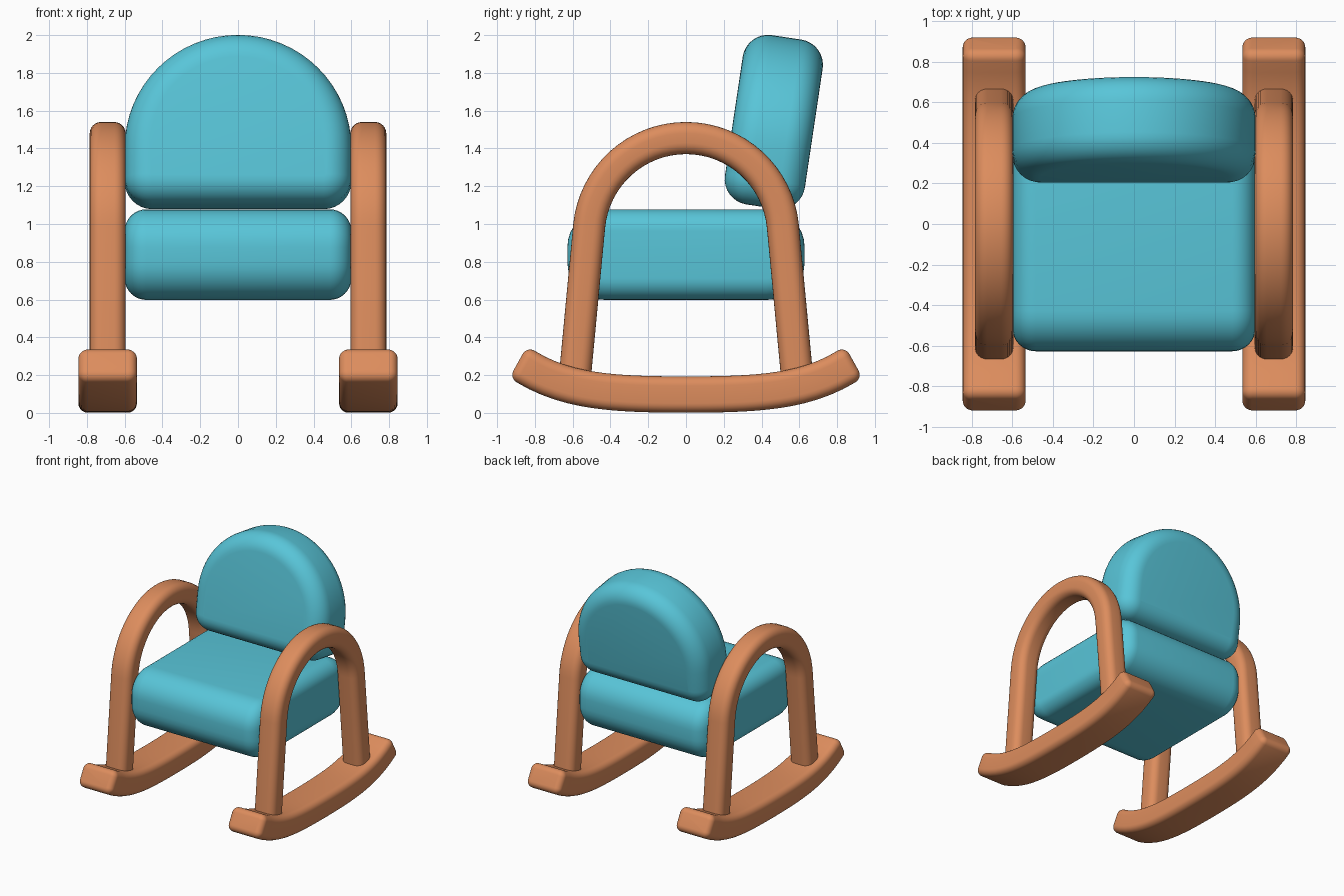
import bpy, bmesh, math
from mathutils import Vector, Matrix

if "Cube" in bpy.data.objects:
    bpy.data.objects.remove(bpy.data.objects["Cube"])


def material(name, rgb):
    m = bpy.data.materials.new(name)
    m.diffuse_color = (*rgb, 1)
    m.use_nodes = True
    m.node_tree.nodes["Principled BSDF"].inputs["Base Color"].default_value = m.diffuse_color
    return m


TEAL = material("teal fabric", (0.098, 0.56, 0.69))
WOOD = material("orange wood", (0.72, 0.265, 0.11))


def outline(arcs, inset, n=8):
    """Points of a shape made of corner arcs (cu, cv, radius, start, end), shrunk by inset."""
    pts = []
    for cu, cv, r, a0, a1, k in arcs:
        for i in range(n * k + 1):
            a = math.radians(a0 + (a1 - a0) * i / (n * k))
            pts.append((cu + (r - inset) * math.cos(a), cv + (r - inset) * math.sin(a)))
    return pts


def round_rect(hu, hv, r):
    u, v = hu - r, hv - r
    return [(u, v, r, 0, 90, 1), (-u, v, r, 90, 180, 1),
            (-u, -v, r, 180, 270, 1), (u, -v, r, 270, 360, 1)]


def loft(name, rings, mat, mirror=False):
    """Skin a stack of matching rings and cap both ends."""
    bm = bmesh.new()
    rows = [[bm.verts.new(p) for p in ring] for ring in rings]
    n = len(rows[0])
    for a, b in zip(rows, rows[1:]):
        for i in range(n):
            j = (i + 1) % n
            bm.faces.new((a[i], a[j], b[j], b[i]))
    bm.faces.new(rows[0][::-1])
    bm.faces.new(rows[-1])
    bmesh.ops.recalc_face_normals(bm, faces=bm.faces)
    me = bpy.data.meshes.new(name)
    bm.to_mesh(me)
    bm.free()
    me.materials.append(mat)
    ob = bpy.data.objects.new(name, me)
    bpy.context.collection.objects.link(ob)
    bpy.ops.object.select_all(action='DESELECT')
    ob.select_set(True)
    bpy.context.view_layer.objects.active = ob
    bpy.ops.object.shade_smooth_by_angle(angle=math.radians(35))
    if mirror:
        ob.modifiers.new("mirror", 'MIRROR').use_axis[0] = True
    return ob


def round_ends(half, r, n=8):
    """(position, inset) pairs that round over both ends of an extrusion."""
    end = [(half - r + r * math.sin(t), r * (1 - math.cos(t)))
           for t in (math.pi / 2 * i / n for i in range(n + 1))]
    return [(-d, s) for d, s in end[::-1]] + end


def cushion(name, arcs, half, r, place):
    rings = [[place(u, v, d) for u, v in outline(arcs, s)] for d, s in round_ends(half, r)]
    return loft(name, rings, TEAL)


def sweep(name, path, section, end_r=0.0):
    """Sweep a section along a path in the yz plane at the side of the chair."""
    stations = []
    for i, p in enumerate(path):
        t = (path[min(i + 1, len(path) - 1)] - path[max(i - 1, 0)]).normalized()
        stations.append((p, t, 0.0))
    if end_r:
        (p0, t0, _), (p1, t1, _) = stations[0], stations[-1]
        steps = [(end_r * math.sin(a), end_r * (1 - math.cos(a)))
                 for a in (math.pi / 2 * i / 6 for i in range(1, 7))]
        stations = ([(p0 - t0 * d, t0, s) for d, s in steps[::-1]] + stations
                    + [(p1 + t1 * d, t1, s) for d, s in steps])
    rings = []
    for p, t, s in stations:
        nrm = Vector((-t.y, t.x))
        rings.append([(SIDE_X + u, p.x + nrm.x * v, p.y + nrm.y * v)
                      for u, v in outline(section, s, 6)])
    return loft(name, rings, WOOD, mirror=True)


SIDE_X = 0.69

# Seat cushion: rounded profile seen from the side, extruded across x
cushion("seat", round_rect(0.628, 0.24, 0.2), 0.6, 0.115,
        lambda u, v, d: (d, u, 0.838 + v))

# Arched backrest, leaning backwards
H, W, C = 0.453, 0.6, 0.145
arch = [(0, H - W, W, 0, 180, 4),
        (-W + C, -H + C, C, 180, 270, 1), (W - C, -H + C, C, 270, 360, 1)]
lean = Matrix.Rotation(math.radians(-8.5), 3, 'X')
cushion("backrest", arch, 0.214, 0.135,
        lambda u, v, d: Vector((0, 0.465, 1.54)) + lean @ Vector((u, d, v)))

# Rockers: shallow curve that steepens toward the ends
ys = [-0.85 + 1.7 * i / 28 for i in range(29)]
sweep("rocker", [Vector((y, 0.097 + 0.052 * y ** 2 + 0.213 * y ** 4)) for y in ys],
      round_rect(0.155, 0.096, 0.05), 0.045)

# Arm hoops: splayed legs joined by a round arch
R, ZC, tilt = 0.515, 0.94, math.radians(5.4)
hoop = []
for i in range(33):
    a = tilt + (math.pi - 2 * tilt) * i / 32
    hoop.append(Vector((R * math.cos(a), ZC + R * math.sin(a))))
drop = hoop[0].y - 0.17
foot = hoop[0].x + drop * math.tan(tilt)
hoop = [Vector((foot, 0.17))] + hoop + [Vector((-foot, 0.17))]
sweep("arm_hoop", hoop, round_rect(0.095, 0.085, 0.06))
